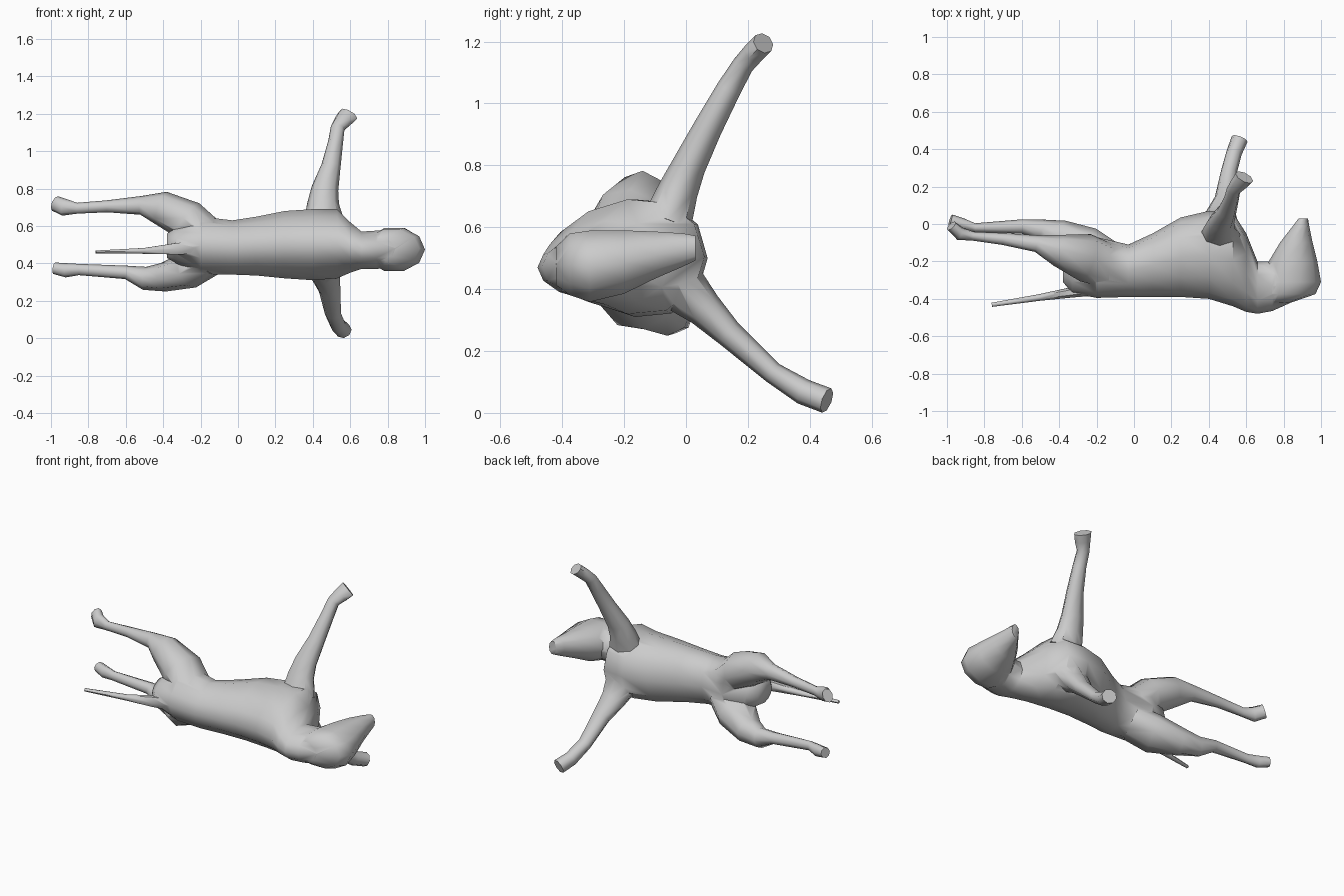
import bpy, bmesh, math
from mathutils import Vector

X, Y, Z = Vector((1, 0, 0)), Vector((0, 1, 0)), Vector((0, 0, 1))


def loft(name, rings, hint, axis=None, sides=10, egg=0.0):
    """Skin elliptical rings: (centre xyz, half size along hint, other half size)."""
    bm = bmesh.new()
    pts = [Vector(r[:3]) for r in rings]
    loops = []
    for i, r in enumerate(rings):
        t = axis or (pts[min(i + 1, len(pts) - 1)] - pts[max(i - 1, 0)]).normalized()
        u = (hint - t * hint.dot(t)).normalized()
        v = t.cross(u)
        ring = []
        for k in range(sides):
            a = 2 * math.pi * k / sides
            w = 1 + egg * math.cos(a)
            ring.append(bm.verts.new(pts[i] + u * r[3] * math.cos(a) + v * r[4] * w * math.sin(a)))
        loops.append(ring)
    for a, b in zip(loops, loops[1:]):
        for k in range(sides):
            n = (k + 1) % sides
            bm.faces.new((a[k], a[n], b[n], b[k]))
    bm.faces.new(loops[0])
    bm.faces.new(loops[-1])
    bmesh.ops.recalc_face_normals(bm, faces=bm.faces)
    me = bpy.data.meshes.new(name)
    bm.to_mesh(me)
    bm.free()
    ob = bpy.data.objects.new(name, me)
    bpy.context.collection.objects.link(ob)
    return ob


def spans(rows, place):
    """Turn (station, min1, max1, min2, max2) rows into rings."""
    return [(*place(s, (a + b) / 2, (c + d) / 2), (b - a) / 2, (d - c) / 2)
            for s, a, b, c, d in rows]


# torso and neck: x, y range, z range
body = loft("body", spans([
    (-0.38, -0.31, -0.17, 0.43, 0.56),
    (-0.33, -0.37, -0.12, 0.40, 0.59),
    (-0.20, -0.395, -0.07, 0.34, 0.65),
    (-0.03, -0.39, -0.11, 0.34, 0.63),
    (0.10, -0.39, -0.05, 0.335, 0.65),
    (0.25, -0.39, 0.035, 0.32, 0.68),
    (0.40, -0.40, 0.07, 0.31, 0.69),
    (0.53, -0.44, 0.06, 0.32, 0.69),
    (0.60, -0.47, -0.05, 0.35, 0.62),
    (0.66, -0.48, -0.20, 0.37, 0.57),
    (0.74, -0.465, -0.20, 0.37, 0.575),
    (0.84, -0.42, -0.22, 0.38, 0.58)], lambda s, y, z: (s, y, z)),
    Y, X, sides=12, egg=0.17)

# head and muzzle: y, x range, z range
head = loft("head", spans([
    (-0.42, 0.70, 0.84, 0.41, 0.54),
    (-0.375, 0.67, 0.97, 0.375, 0.585),
    (-0.31, 0.67, 1.00, 0.353, 0.595),
    (-0.20, 0.72, 0.98, 0.38, 0.595),
    (-0.10, 0.78, 0.955, 0.43, 0.59),
    (-0.01, 0.85, 0.937, 0.47, 0.583),
    (0.03, 0.88, 0.93, 0.49, 0.575)], lambda s, x, z: (x, s, z)),
    X, Y, sides=10)

# front legs
leg_a = loft("front_leg_upper", [
    (0.46, -0.06, 0.62, 0.11, 0.08), (0.455, -0.025, 0.72, 0.085, 0.065),
    (0.465, 0.01, 0.80, 0.072, 0.055), (0.497, 0.07, 0.92, 0.052, 0.047),
    (0.522, 0.14, 1.05, 0.04, 0.04), (0.533, 0.185, 1.125, 0.038, 0.035),
    (0.565, 0.22, 1.165, 0.05, 0.036), (0.59, 0.25, 1.195, 0.055, 0.036)], X, sides=8)
leg_b = loft("front_leg_lower", [
    (0.46, -0.03, 0.42, 0.11, 0.09), (0.465, 0.06, 0.335, 0.08, 0.06),
    (0.49, 0.14, 0.255, 0.058, 0.045), (0.508, 0.28, 0.13, 0.043, 0.035),
    (0.535, 0.38, 0.068, 0.042, 0.042), (0.565, 0.455, 0.04, 0.045, 0.042)], X, sides=8)

# hind legs
leg_c = loft("hind_leg_upper", [
    (-0.15, -0.22, 0.55, 0.12, 0.09), (-0.26, -0.18, 0.625, 0.13, 0.11),
    (-0.41, -0.14, 0.695, 0.085, 0.092), (-0.52, -0.105, 0.71, 0.045, 0.05),
    (-0.70, -0.08, 0.705, 0.032, 0.032), (-0.86, -0.065, 0.695, 0.024, 0.029),
    (-0.93, -0.052, 0.70, 0.036, 0.046), (-0.977, -0.01, 0.72, 0.03, 0.042)], Y, sides=8)
leg_d = loft("hind_leg_lower", [
    (-0.15, -0.20, 0.42, 0.12, 0.09), (-0.26, -0.14, 0.365, 0.13, 0.10),
    (-0.40, -0.06, 0.325, 0.085, 0.077), (-0.50, -0.03, 0.32, 0.055, 0.062),
    (-0.60, -0.013, 0.352, 0.038, 0.036), (-0.85, -0.02, 0.367, 0.024, 0.03),
    (-0.92, 0.0, 0.363, 0.032, 0.038), (-0.982, 0.02, 0.374, 0.032, 0.031)], Y, sides=8)

# tail
tail = loft("tail", [
    (-0.22, -0.345, 0.485, 0.04, 0.04), (-0.33, -0.365, 0.478, 0.028, 0.035),
    (-0.50, -0.392, 0.467, 0.018, 0.018), (-0.76, -0.432, 0.461, 0.011, 0.009)], Y, sides=6)

# fuse the parts into one skin
bpy.context.view_layer.objects.active = body
body.select_set(True)
for part in (head, leg_a, leg_b, leg_c, leg_d, tail):
    m = body.modifiers.new("join", "BOOLEAN")
    m.operation, m.solver, m.object = "UNION", "EXACT", part
    bpy.ops.object.modifier_apply(modifier=m.name)
    bpy.data.objects.remove(part)
bpy.ops.object.shade_smooth_by_angle(angle=math.radians(60))
body.name = "animal_body"
